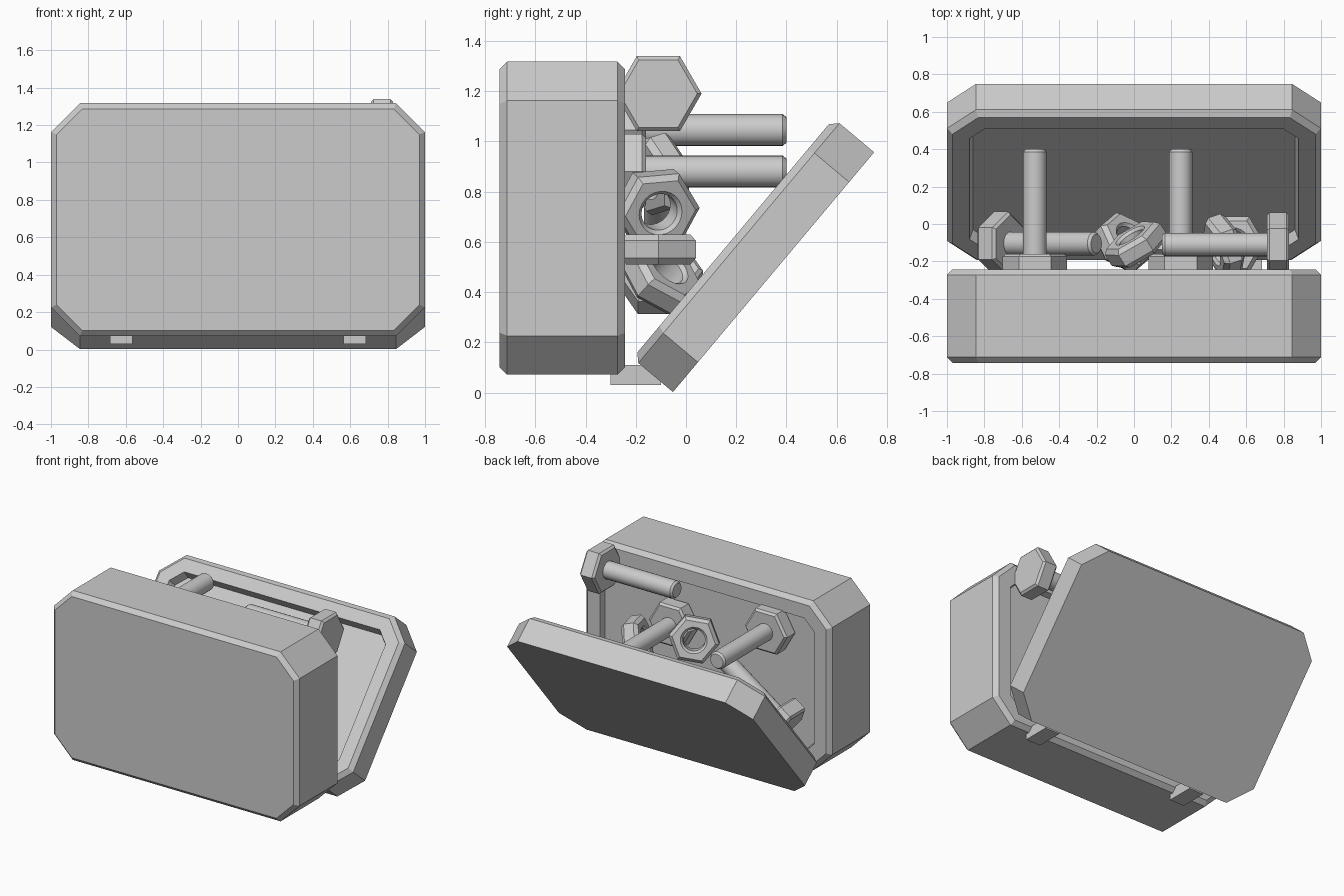
import bpy, bmesh, math
from mathutils import Matrix, Vector

if "Cube" in bpy.data.objects:
    bpy.data.objects.remove(bpy.data.objects["Cube"])

grey = bpy.data.materials.new("plain_grey")
grey.diffuse_color = (0.6, 0.6, 0.6, 1)
grey.use_nodes = True
grey.node_tree.nodes["Principled BSDF"].inputs["Base Color"].default_value = grey.diffuse_color


def frame(origin, x, y, z):
    m = Matrix((x, y, z)).transposed().to_4x4()
    m.translation = Vector(origin)
    return m


def axis_frame(origin, axis, corner):
    # local z runs along axis, local x points a hexagon corner towards "corner"
    z = Vector(axis).normalized()
    x = Vector(corner)
    x = (x - z * x.dot(z)).normalized()
    return frame(origin, x, z.cross(x), z)


def loft(bm, rings, closed=False):
    # skin a stack of equal rings; closed joins last to first, otherwise caps
    vs = [[bm.verts.new(p) for p in r] for r in rings]
    n = len(vs[0])
    pairs = list(zip(vs, vs[1:])) + ([(vs[-1], vs[0])] if closed else [])
    for a, b in pairs:
        for i in range(n):
            j = (i + 1) % n
            bm.faces.new((a[i], a[j], b[j], b[i]))
    if not closed:
        bm.faces.new(vs[0][::-1])
        bm.faces.new(vs[-1])


def finish(bm, name, m, smooth=False):
    bm.transform(m)
    bmesh.ops.recalc_face_normals(bm, faces=bm.faces[:])
    me = bpy.data.meshes.new(name)
    bm.to_mesh(me)
    bm.free()
    me.materials.append(grey)
    ob = bpy.data.objects.new(name, me)
    bpy.context.collection.objects.link(ob)
    if smooth:
        bpy.ops.object.select_all(action='DESELECT')
        ob.select_set(True)
        bpy.context.view_layer.objects.active = ob
        bpy.ops.object.shade_smooth_by_angle(angle=math.radians(28))
    return ob


def octagon(inset, z, w=1.0, h=0.623, cut=0.155):
    a, b, c = w - inset, h - inset, cut - 0.586 * inset
    return [(a, b - c, z), (a - c, b, z), (c - a, b, z), (-a, b - c, z),
            (-a, c - b, z), (c - a, -b, z), (a - c, -b, z), (a, c - b, z)]


def circle(r, z, n=24):
    return [(r * math.cos(t), r * math.sin(t), z)
            for t in (2 * math.pi * i / n for i in range(n))]


def hexagon(r, z, n=6):
    pts = []
    for i in range(n):
        t = 2 * math.pi * i / n
        d = (t + 1e-9) % (math.pi / 3) - math.pi / 6
        q = r * math.cos(math.pi / 6) / math.cos(d)
        pts.append((q * math.cos(t), q * math.sin(t), z))
    return pts


# case body: chamfered block with a shallow recess towards +y
bm = bmesh.new()
loft(bm, [octagon(0.03, 0), octagon(0, 0.03), octagon(0, 0.47),
          octagon(0.03, 0.50), octagon(0.13, 0.50), octagon(0.14, 0.455)])
finish(bm, "case_body", frame((0, -0.742, 0.694), (1, 0, 0), (0, 0, 1), (0, 1, 0)))

# lid: same outline, leaning back on the hinges, hollow side inward
tilt = math.radians(40)
up = Vector((0, math.sin(tilt), math.cos(tilt)))
inward = Vector((0, -math.cos(tilt), math.sin(tilt)))
bm = bmesh.new()
loft(bm, [octagon(0, 0), octagon(0, 0.18), octagon(0.03, 0.21),
          octagon(0.12, 0.21), octagon(0.14, 0.15)])
finish(bm, "lid", frame(Vector((0, -0.052, 0.002)) + up * 0.623, (1, 0, 0), up, inward))

# hinges
for side, label in ((-1, "left"), (1, "right")):
    bm = bmesh.new()
    bmesh.ops.create_cube(bm, size=1)
    finish(bm, "hinge_" + label,
           Matrix.Translation((side * 0.625, -0.2, 0.07)) @ Matrix.Diagonal((0.12, 0.2, 0.08, 1)))


def bolt(name, origin, axis, corner):
    # origin is the centre of the head, the shaft runs along axis
    bm = bmesh.new()
    loft(bm, [hexagon(0.155, -0.06), hexagon(0.172, -0.045),
              hexagon(0.172, 0.045), hexagon(0.155, 0.06)])
    loft(bm, [circle(0.063, 0.05), circle(0.063, 0.605), circle(0.051, 0.62)])
    finish(bm, name, axis_frame(origin, axis, corner), True)


def nut(name, origin, axis, corner):
    bm = bmesh.new()
    n = 24
    loft(bm, [circle(0.075, -0.045), circle(0.09, -0.06), hexagon(0.147, -0.06, n),
              hexagon(0.172, -0.035, n), hexagon(0.172, 0.035, n), hexagon(0.147, 0.06, n),
              circle(0.09, 0.06), circle(0.075, 0.045)], closed=True)
    finish(bm, name, axis_frame(origin, axis, corner), True)


X, Y, Z = (1, 0, 0), (0, 1, 0), (0, 0, 1)
# loose bolts
bolt("bolt_upright_left", (-0.53, -0.22, 1.045), Y, X)
bolt("bolt_upright_right", (0.25, -0.22, 0.88), Y, X)
bolt("bolt_lying_top", (0.77, -0.11, 1.19), (-1, 0, 0), Y)
bolt("bolt_lying_low", (-0.71, -0.105, 0.46), (0.82, 0, 0.57), Y)
# loose nuts
nut("nut_middle", (0.01, -0.11, 0.87), (-0.5, 0.8, 0.25), X)
nut("nut_side", (0.48, -0.12, 0.73), (0.88, 0.3, -0.25), Y)
nut("nut_flat", (0.53, -0.11, 0.57), Z, X)
nut("nut_low", (-0.05, -0.10, 0.465), (0.5, 0.55, 0.6), Y)
